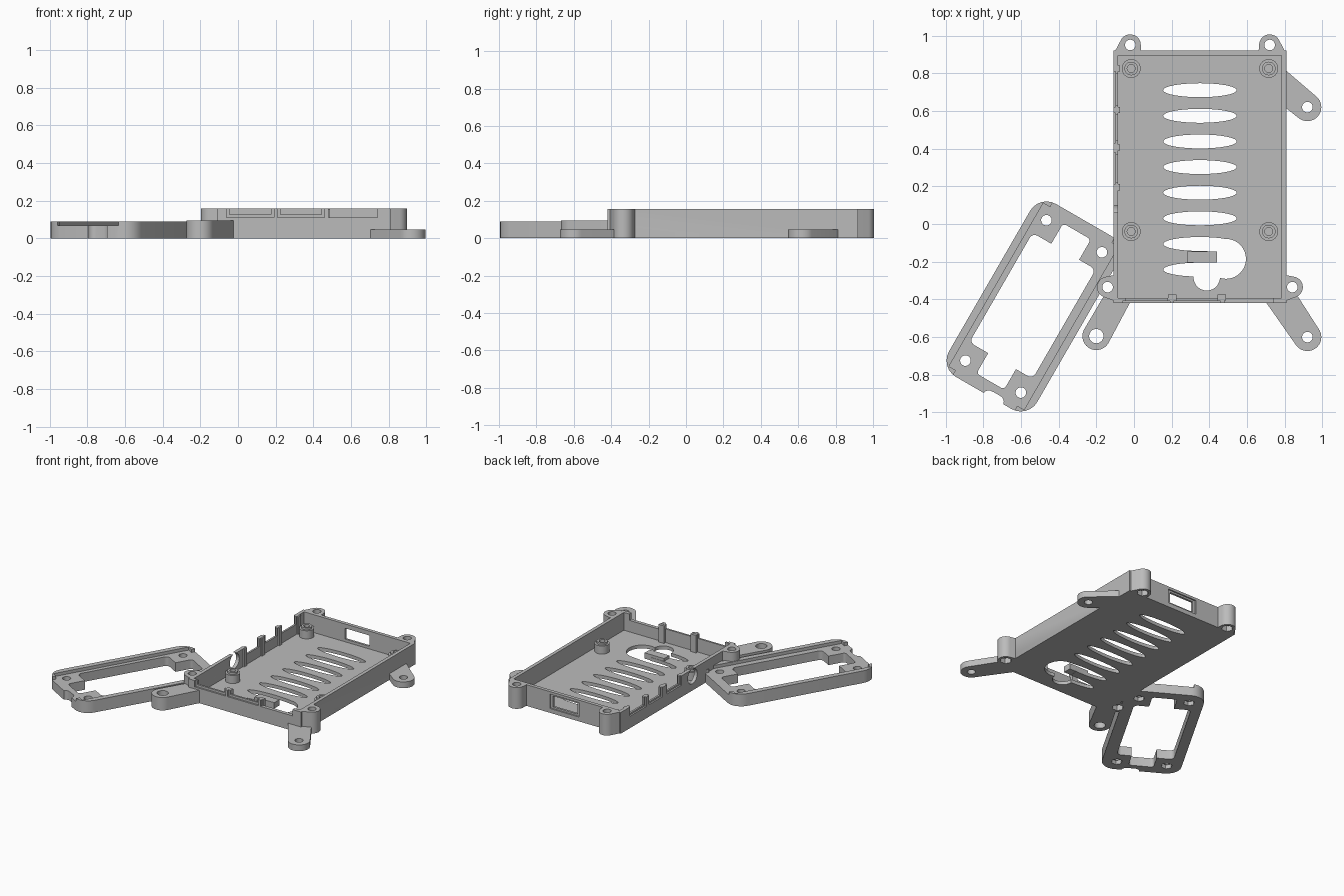
import bpy
from math import cos, sin, pi, radians
from mathutils import Matrix, Vector
from mathutils.geometry import convex_hull_2d

cube = bpy.data.objects.get("Cube")
if cube:
    bpy.data.objects.remove(cube, do_unlink=True)

grey = bpy.data.materials.new("plain_grey")
grey.use_nodes = True
GREY = (0.5, 0.5, 0.5, 1)
grey.diffuse_color = GREY
grey.node_tree.nodes["Principled BSDF"].inputs["Base Color"].default_value = GREY
I = Matrix.Identity(4)


def ellipse(x, y, rx, ry=None, n=40):
    ry = ry or rx
    return [(x + rx * cos(2 * pi * i / n), y + ry * sin(2 * pi * i / n)) for i in range(n)]


def rect(x0, x1, y0, y1):
    return [(x0, y0), (x1, y0), (x1, y1), (x0, y1)]


def prism(name, points, z0, z1, matrix=I):
    """Upright prism on the convex hull of the points."""
    pts = [points[i] for i in convex_hull_2d([Vector(p) for p in points])]
    n = len(pts)
    area = sum(pts[i - 1][0] * pts[i][1] - pts[i][0] * pts[i - 1][1] for i in range(n))
    if area < 0:
        pts.reverse()
    verts = [(x, y, z) for z in (z0, z1) for x, y in pts]
    faces = [list(range(n))[::-1], list(range(n, 2 * n))]
    faces += [(i, (i + 1) % n, n + (i + 1) % n, n + i) for i in range(n)]
    mesh = bpy.data.meshes.new(name)
    mesh.from_pydata([matrix @ Vector(v) for v in verts], [], faces)
    mesh.materials.append(grey)
    obj = bpy.data.objects.new(name, mesh)
    bpy.context.collection.objects.link(obj)
    return obj


def cutter(points, z0, z1, matrix=I):
    obj = prism("cutter", points, z0, z1, matrix)
    obj.hide_render = True
    cutters.append(obj)
    return obj


def boolean(obj, tools, operation="DIFFERENCE"):
    for tool in tools:
        mod = obj.modifiers.new("boolean", "BOOLEAN")
        mod.operation = operation
        mod.solver = "EXACT"
        mod.object = tool


cutters = []
parts = []
TOP, FLOOR = 0.157, 0.025

# Cuts shared by all parts: tray cavity and lug bolt holes with hex nut pockets
LUGS = [(-0.02, 0.95), (0.72, 0.95), (-0.14, -0.335), (0.84, -0.335)]
shared = [cutter(rect(-0.084, 0.784, -0.394, 0.894), FLOOR, 0.3)]
for x, y in LUGS:
    shared.append(cutter(ellipse(x, y, 0.028), -0.1, 0.3))
    shared.append(cutter(ellipse(x, y, 0.04, n=6), -0.1, 0.04))

# Tray
tray = prism("tray", rect(-0.11, 0.81, -0.42, 0.92), 0, TOP)
cuts = [cutter(ellipse(0.35, 0.71 - 0.136 * i, 0.195, 0.037), -0.1, 0.1) for i in range(8)]
cuts.append(cutter(ellipse(0.488, -0.185, 0.106), -0.11, 0.11))
cuts.append(cutter(ellipse(0.386, -0.283, 0.07), -0.12, 0.12))

# Front ports, open at the top with a wider outer step
for a, b, step in ((-0.06, 0.19, 0.016), (0.21, 0.46, 0.016), (0.48, 0.74, 0)):
    cuts.append(cutter(rect(a + step, b - step, -0.5, -0.37), 0.11 + step, 0.3))
    if step:
        cuts.append(cutter(rect(a, b, -0.5, -0.408), 0.11, 0.31))

# Side ports and round jack opening
for a, b in ((0.62, 0.81), (0.43, 0.59), (0.21, 0.38)):
    cuts.append(cutter(rect(-0.2, -0.07, a + 0.012, b - 0.012), 0.1, 0.3))
    cuts.append(cutter(rect(-0.2, -0.098, a, b), 0.088, 0.31))
cuts.append(cutter(ellipse(-0.105, 0.08, 0.055), -0.2, -0.06, Matrix.Rotation(pi / 2, 4, "Y")))

# Back window with outer step
cuts.append(cutter(rect(0.25, 0.45, 0.85, 1.1), 0.045, 0.125))
cuts.append(cutter(rect(0.23, 0.47, 0.91, 1.1), 0.032, 0.138))
boolean(tray, shared + cuts)
parts.append(tray)

# Corner lugs
WEB = [
    [(-0.11, 0.9), (0.04, 0.9)],
    [(0.66, 0.9), (0.81, 0.9)],
    [(-0.1, -0.27), (-0.1, -0.41)],
    [(0.8, -0.27), (0.8, -0.41)],
]
for i, (x, y) in enumerate(LUGS):
    lug = prism(f"corner_lug_{i + 1}", ellipse(x, y, 0.056) + WEB[i], 0, TOP)
    boolean(lug, shared)
    parts.append(lug)

# Mounting feet and the taller boss
FEET = [
    ("back_left_foot", 0.92, 0.62, 0.028, 0.046, [(0.8, 0.82), (0.8, 0.62)]),
    ("front_left_foot", 0.92, -0.6, 0.028, 0.046, [(0.7, -0.415), (0.87, -0.385), (0.8, -0.38)]),
    ("front_right_boss", -0.2, -0.595, 0.038, 0.095, [(-0.02, -0.415), (-0.1, -0.28)]),
]
for name, x, y, hole, height, web in FEET:
    foot = prism(name, ellipse(x, y, 0.074) + web, 0, height)
    boolean(foot, shared + [cutter(ellipse(x, y, hole), -0.1, 0.2)])
    parts.append(foot)

# Screw posts with a stepped top
for x in (-0.015, 0.715):
    for y in (-0.04, 0.825):
        post = prism("screw_post", ellipse(x, y, 0.05), FLOOR - 0.005, 0.085)
        collar = cutter(ellipse(x, y, 0.036), 0.05, 0.1)
        boolean(post, [collar], "UNION")
        boolean(post, [cutter(ellipse(x, y, 0.021), 0.03, 0.2)])
        parts.append(post)

# Board clips inside the walls
for x in (0.203, 0.465):
    parts.append(prism("front_clip", rect(x - 0.022, x + 0.022, -0.405, -0.375), 0.02, 0.155))
for y in (0.195, 0.405, 0.605, 0.825):
    parts.append(prism("side_clip", rect(-0.1, -0.074, y - 0.016, y + 0.016), 0.02, 0.155))

# Tongue in the keyhole
parts.append(prism("keyhole_tongue", rect(0.28, 0.44, -0.205, -0.145), 0.002, 0.045))

# Tilted cover frame, built lengthwise along its own x
M = Matrix.Translation((-0.5325, -0.4375, 0)) @ Matrix.Rotation(radians(60), 4, "Z")
HOLES = [(u, v) for u in (-0.43, 0.43) for v in (-0.17, 0.17)]


def rounded(x0, x1, y0, y1, r):
    return [p for x in (x0 + r, x1 - r) for y in (y0 + r, y1 - r) for p in ellipse(x, y, r, n=24)]


frame = prism("cover_frame", rounded(-0.53, 0.53, -0.27, 0.27, 0.1), 0, 0.09, M)
cuts = [
    cutter(rounded(-0.335, 0.335, -0.187, 0.2, 0.03), -0.1, 0.2, M),
    cutter(rounded(-0.46, 0.46, -0.085, 0.085, 0.02), -0.11, 0.21, M),
    cutter(rect(-0.5, 0.5, -0.23, 0.23), 0.067, 0.2, M),
    cutter(rect(-0.6, 0.6, -0.188, 0.188), 0.067, 0.22, M),
    cutter(rounded(-0.57, -0.5, -0.12, 0, 0.034), -0.12, 0.23, M),
]
for u, v in HOLES:
    cuts.append(cutter(ellipse(u, v, 0.028), -0.1, 0.2, M))
    cuts.append(cutter(ellipse(u, v, 0.038, n=6), -0.1, 0.03, M))
boolean(frame, cuts + shared)
parts.append(frame)

# Apply the booleans, drop the cutters, shade
bpy.context.view_layer.update()
deps = bpy.context.evaluated_depsgraph_get()
for obj in parts:
    if obj.modifiers:
        mesh = bpy.data.meshes.new_from_object(obj.evaluated_get(deps))
        mesh.materials.clear()
        mesh.materials.append(grey)
        mesh.polygons.foreach_set("material_index", [0] * len(mesh.polygons))
        obj["applied"] = True
        obj.modifiers.clear()
        obj.data = mesh
for tool in cutters:
    bpy.data.objects.remove(tool, do_unlink=True)
for obj in bpy.context.selected_objects:
    obj.select_set(False)
for obj in parts:
    obj.select_set(True)
bpy.context.view_layer.objects.active = tray
bpy.ops.object.shade_smooth_by_angle(angle=radians(30))
